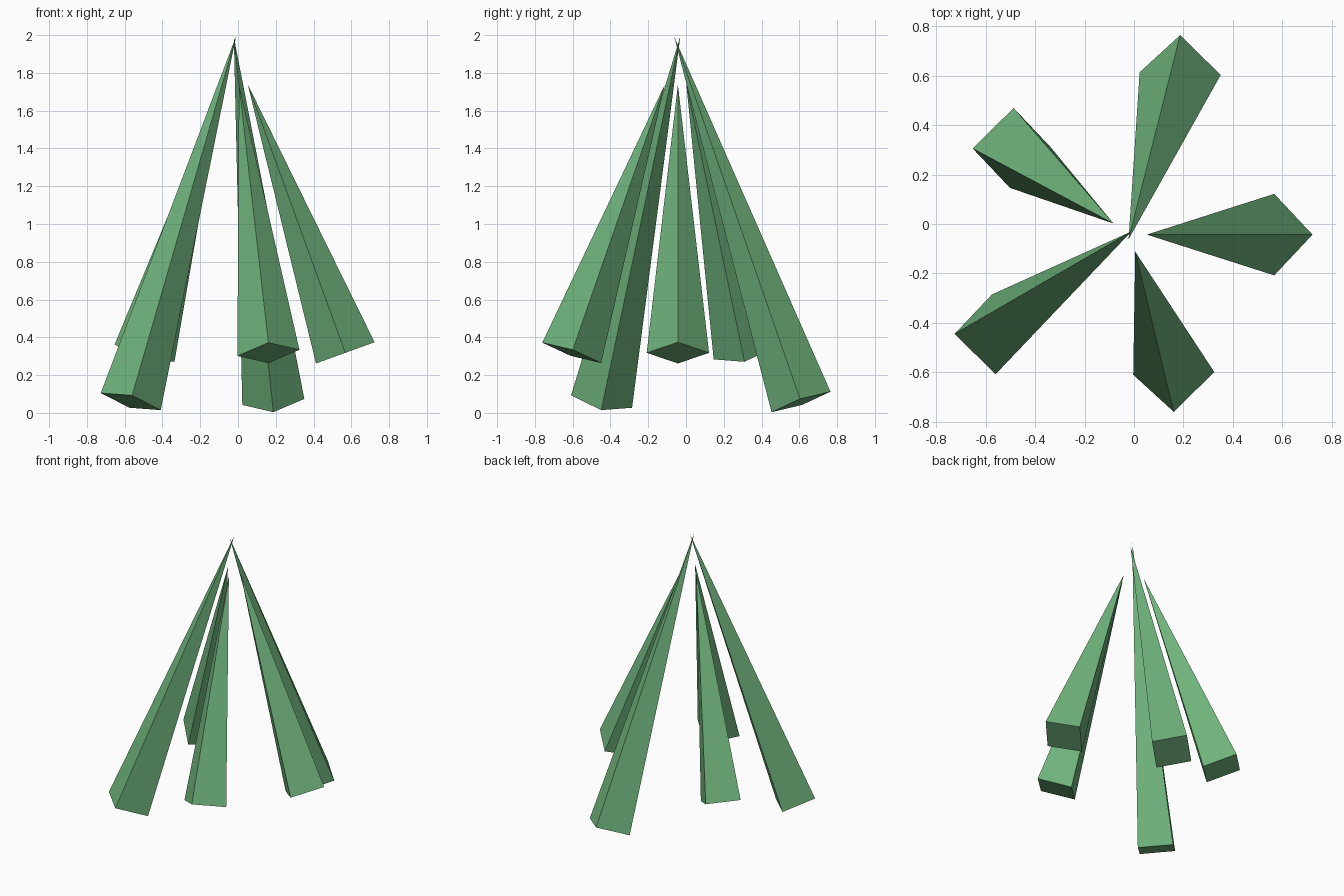
import bpy, bmesh
from mathutils import Vector

if "Cube" in bpy.data.objects:
    bpy.data.objects.remove(bpy.data.objects["Cube"])

green = bpy.data.materials.new("green")
green.diffuse_color = (0.16, 0.45, 0.2, 1)
green.use_nodes = True
green.node_tree.nodes["Principled BSDF"].inputs["Base Color"].default_value = green.diffuse_color


def spike(name, tip, base, corner, radius=0.165):
    """Square pyramid from a base centre to its tip; corner aims one base corner."""
    tip, base = Vector(tip), Vector(base)
    axis = (tip - base).normalized()
    u = Vector(corner)
    u = (u - axis * u.dot(axis)).normalized() * radius
    v = axis.cross(u)
    bm = bmesh.new()
    ring = [bm.verts.new(base + o) for o in (u, v, -u, -v)]
    top = bm.verts.new(tip)
    bm.faces.new(ring[::-1])
    for i in range(4):
        bm.faces.new((ring[i], ring[(i + 1) % 4], top))
    bmesh.ops.recalc_face_normals(bm, faces=bm.faces)
    me = bpy.data.meshes.new(name)
    bm.to_mesh(me)
    bm.free()
    me.materials.append(green)
    bpy.context.collection.objects.link(bpy.data.objects.new(name, me))


# short spikes
spike("right_spike", (0.052, -0.043, 1.738), (0.568, -0.043, 0.318), (0.155, 0, 0.056))
spike("front_spike", (0.005, -0.112, 1.738), (0.161, -0.605, 0.318), (0, -0.155, 0.054))
spike("back_left_spike", (-0.083, 0.002, 1.738), (-0.495, 0.308, 0.316), (-0.16, -0.002, 0.046))

# long spikes crossing at the peak
spike("back_spike", (-0.022, -0.062, 1.99), (0.187, 0.609, 0.058), (0, 0.155, 0.053))
spike("front_left_spike", (-0.01, -0.03, 1.995), (-0.568, -0.447, 0.06), (-0.16, 0.002, 0.046))
